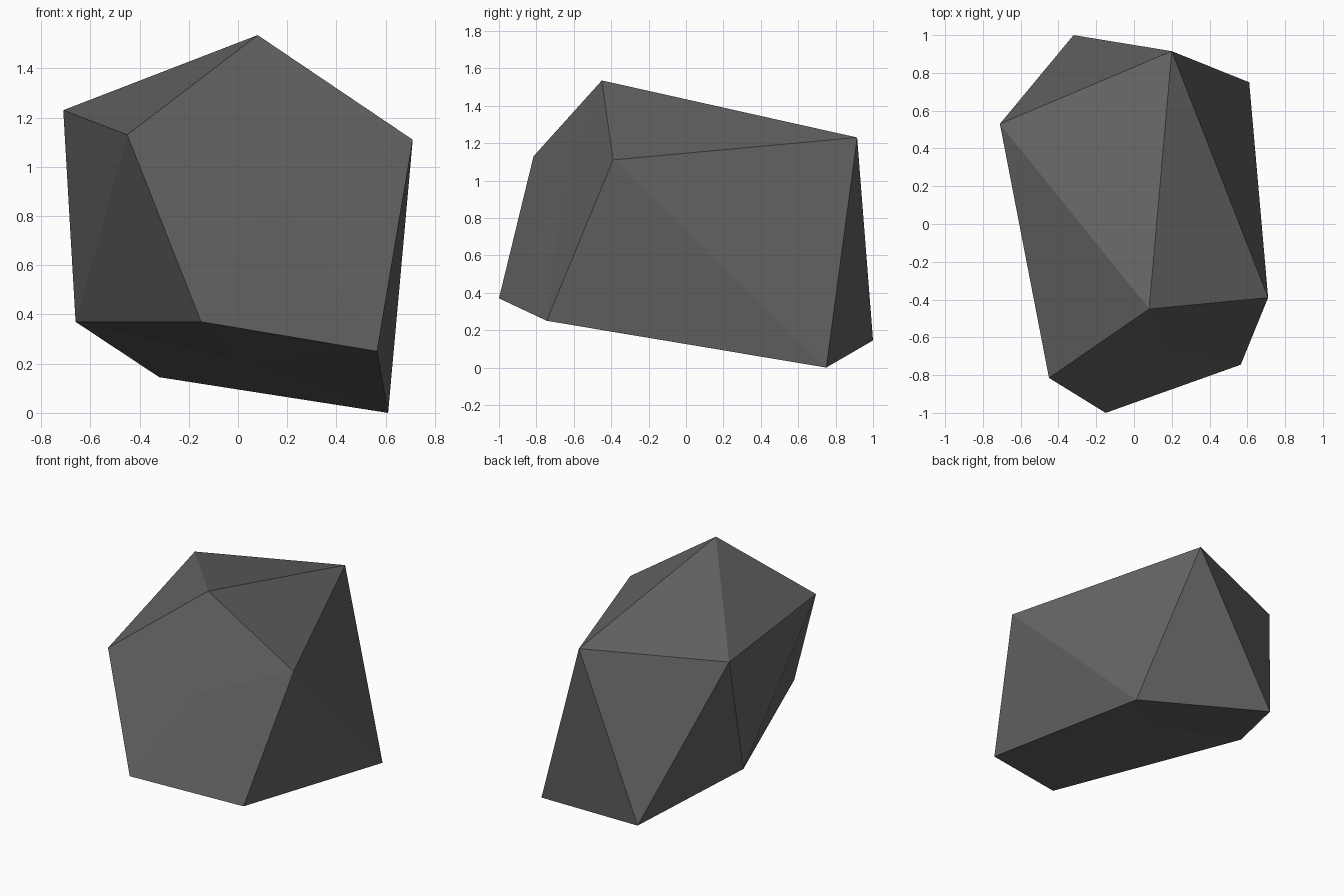
import bpy
import bmesh

if "Cube" in bpy.data.objects:
    bpy.data.objects.remove(bpy.data.objects["Cube"])

# Dark stone colour
stone = bpy.data.materials.new("dark_grey_stone")
stone.diffuse_color = (0.127, 0.127, 0.127, 1.0)
stone.use_nodes = True
stone.node_tree.nodes["Principled BSDF"].inputs["Base Color"].default_value = stone.diffuse_color

# Corners of a rough, distorted twenty-sided rock
corners = {
    "A": (-0.45, -0.815, 1.13), "B": (0.08, -0.45, 1.535), "C": (0.71, -0.39, 1.11),
    "D": (0.565, -0.745, 0.25), "E": (-0.15, -1.0, 0.37), "F": (-0.71, 0.53, 1.23),
    "G": (0.20, 0.915, 1.23), "H": (-0.32, 1.0, 0.145), "I": (0.61, 0.75, 0.0),
    "J": (-0.66, 0.30, 0.37),
    "K": (0.15, -0.665, 0.91),   # middle of the front facet
    "L": (0.0, 0.30, 0.215),     # middle of the underside
}

bm = bmesh.new()
v = {name: bm.verts.new(co) for name, co in corners.items()}


def fan(hub, ring):
    """Triangles from a hub to each edge of a closed ring."""
    for a, b in zip(ring, ring[1:] + ring[:1]):
        bm.faces.new((v[hub], v[a], v[b]))


# Front and underside pentagons
fan("K", "ABCDE")
fan("L", "DEJHI")

# Side, top and back facets
for tri in "ABF BGF BCG CIG CDI AJE AFJ FHJ FGH GIH".split():
    bm.faces.new([v[n] for n in tri])

bmesh.ops.recalc_face_normals(bm, faces=bm.faces[:])
mesh = bpy.data.meshes.new("rock")
bm.to_mesh(mesh)
bm.free()
mesh.materials.append(stone)
rock = bpy.data.objects.new("rock", mesh)
bpy.context.collection.objects.link(rock)
